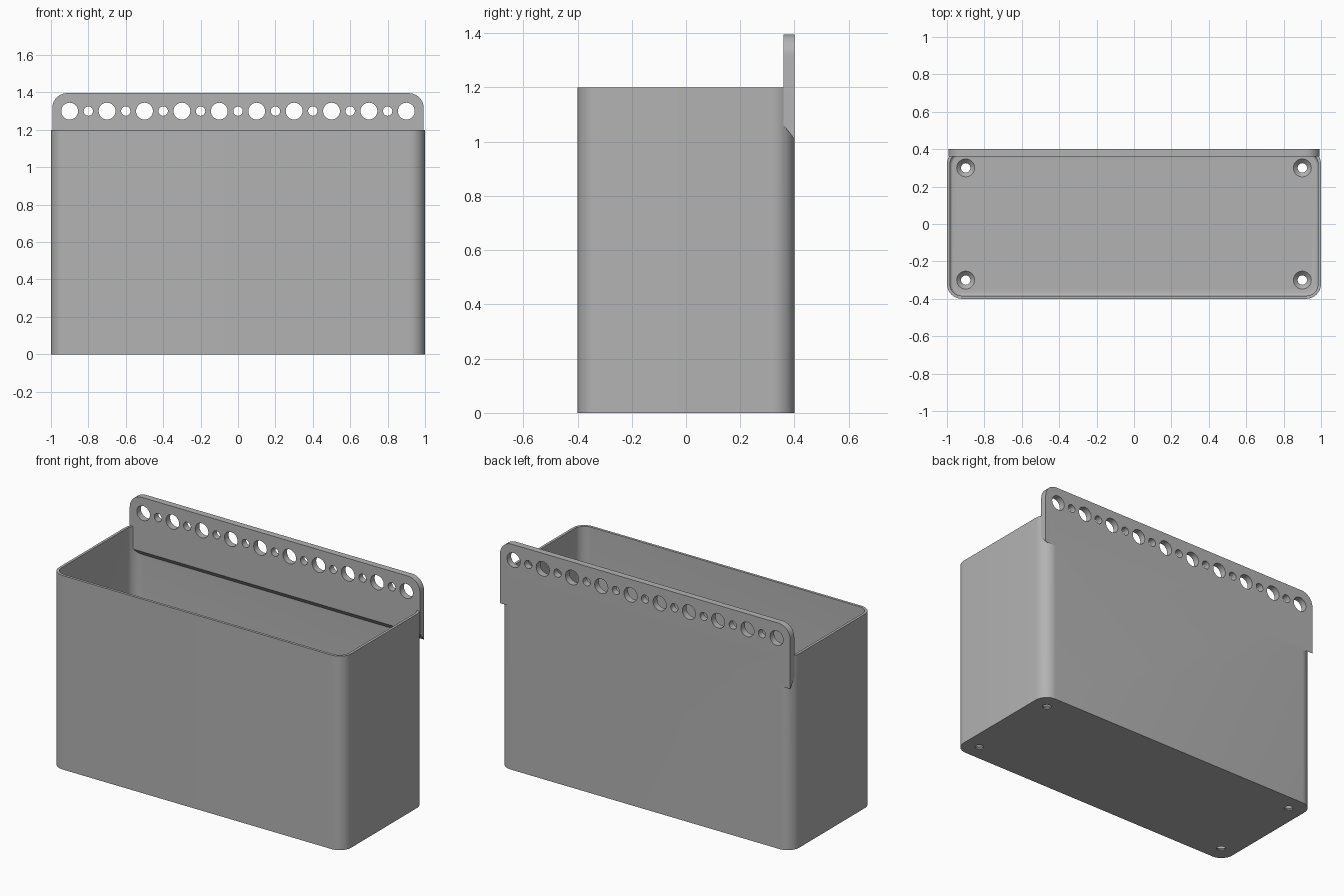
import bpy, bmesh, math
from mathutils import Matrix, Vector

if "Cube" in bpy.data.objects:
    bpy.data.objects.remove(bpy.data.objects["Cube"], do_unlink=True)

grey = bpy.data.materials.new("plain grey")
grey.use_nodes = True
COLOUR = (0.45, 0.45, 0.45, 1)
grey.diffuse_color = COLOUR
grey.node_tree.nodes["Principled BSDF"].inputs["Base Color"].default_value = COLOUR


def finish(name, bm):
    bmesh.ops.remove_doubles(bm, verts=bm.verts, dist=1e-5)
    bmesh.ops.recalc_face_normals(bm, faces=bm.faces)
    mesh = bpy.data.meshes.new(name)
    bm.to_mesh(mesh)
    bm.free()
    mesh.materials.append(grey)
    ob = bpy.data.objects.new(name, mesh)
    bpy.context.collection.objects.link(ob)
    return ob


def rounded_rect(hx, hy, r, steps=10):
    pts = []
    for q, (sx, sy) in enumerate(((1, 1), (-1, 1), (-1, -1), (1, -1))):
        for i in range(steps + 1):
            a = math.pi / 2 * (q + i / steps)
            pts.append((sx * (hx - r) + r * math.cos(a), sy * (hy - r) + r * math.sin(a)))
    return pts


def loft(name, rings):
    """Closed solid through rings of equal point count."""
    bm = bmesh.new()
    loops = [[bm.verts.new(p) for p in ring] for ring in rings]
    n = len(loops[0])
    for a, b in zip(loops, loops[1:]):
        for i in range(n):
            bm.faces.new((a[i], a[(i + 1) % n], b[(i + 1) % n], b[i]))
    bm.faces.new(loops[0])
    bm.faces.new(loops[-1])
    return finish(name, bm)


def box_ring(inset, z):
    return [(x, y, z) for x, y in rounded_rect(1 - inset, 0.4 - inset, 0.08 - inset)]


def combine(target, tool, operation):
    mod = target.modifiers.new(operation, "BOOLEAN")
    mod.operation, mod.object, mod.solver = operation, tool, "EXACT"
    bpy.context.view_layer.objects.active = target
    bpy.ops.object.modifier_apply(modifier=mod.name)
    bpy.data.objects.remove(tool, do_unlink=True)


# Open container with a small bevel around the inner floor
WALL, FLOOR = 0.016, 0.03
container = loft("container", [box_ring(0, 0), box_ring(0, 1.2)])
rings = []
for i in range(5):
    a = math.pi / 2 * i / 4
    rings.append(box_ring(WALL + 0.016 * (1 - math.sin(a)), FLOOR + 0.016 * (1 - math.cos(a))))
cavity = loft("cavity", rings + [box_ring(WALL, 1.3)])
combine(container, cavity, "DIFFERENCE")

# Hanging plate: rounded top corners, sloping underside
W, TOP, R = 0.993, 1.396, 0.08
outline = [(W, None), *[(W - R + R * math.cos(t), TOP - R + R * math.sin(t))
           for t in [math.pi / 2 * i / 10 for i in range(11)]]]
outline += [(-x, z) for x, z in reversed(outline)]
plate = loft("hanging_plate", [[(x, y, low if z is None else z) for x, z in outline]
                               for y, low in ((0.36, 1.06), (0.4, 1.01))])
combine(container, plate, "UNION")

# Alternating large and small hanging holes
bm = bmesh.new()
for i in range(19):
    r = 0.025 if i % 2 else 0.045
    bmesh.ops.create_cone(bm, cap_ends=True, segments=32, radius1=r, radius2=r, depth=0.3,
                          matrix=Matrix.Translation(Vector((-0.9 + 0.1 * i, 0.38, 1.3)))
                          @ Matrix.Rotation(math.pi / 2, 4, "X"))
combine(container, finish("hanging_holes", bm), "DIFFERENCE")

# Countersunk screw holes in the floor
for sx in (-1, 1):
    for sy in (-1, 1):
        circles = [[(0.9 * sx + r * math.cos(t), 0.3 * sy + r * math.sin(t), z)
                    for t in [math.tau * i / 32 for i in range(32)]]
                   for r, z in ((0.025, -0.1), (0.025, 0.007), (0.048, FLOOR), (0.048, 0.1))]
        combine(container, loft("screw_hole", circles), "DIFFERENCE")

# Smooth curved walls with crisp edges
bpy.ops.object.select_all(action="DESELECT")
container.select_set(True)
bpy.context.view_layer.objects.active = container
bpy.ops.object.shade_smooth_by_angle(angle=math.radians(30))
